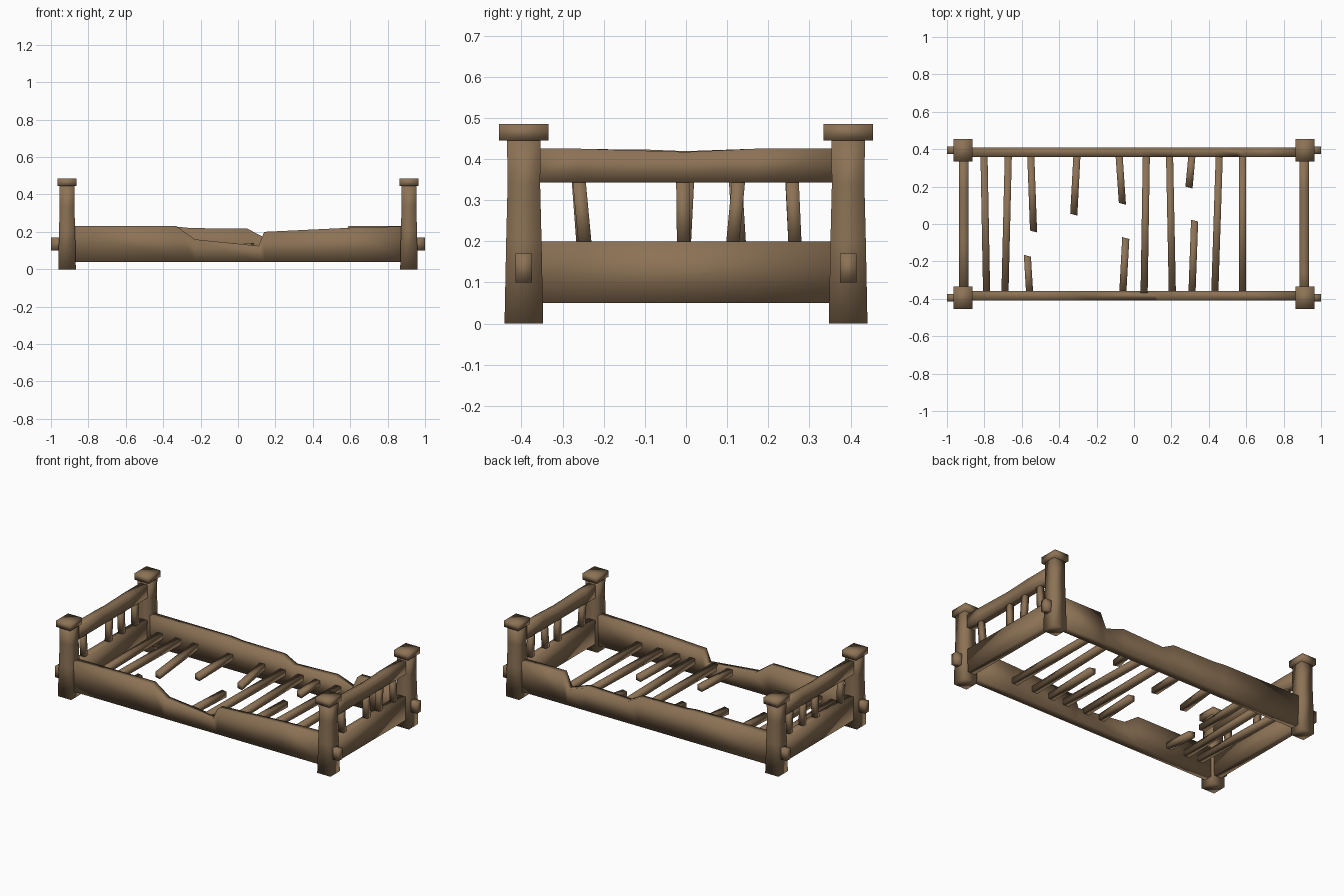
import bpy, bmesh

if "Cube" in bpy.data.objects:
    bpy.data.objects.remove(bpy.data.objects["Cube"])

wood = bpy.data.materials.new("worn_wood")
wood.diffuse_color = (0.262, 0.168, 0.091, 1)
wood.use_nodes = True
wood.node_tree.nodes["Principled BSDF"].inputs["Base Color"].default_value = wood.diffuse_color


def loft(name, rings):
    """Skin a list of four-point rings and cap both ends."""
    bm = bmesh.new()
    vs = [[bm.verts.new(p) for p in r] for r in rings]
    for a, b in zip(vs, vs[1:]):
        for i in range(4):
            j = (i + 1) % 4
            bm.faces.new((a[i], a[j], b[j], b[i]))
    bm.faces.new(vs[0])
    bm.faces.new(vs[-1])
    bmesh.ops.recalc_face_normals(bm, faces=bm.faces[:])
    me = bpy.data.meshes.new(name)
    bm.to_mesh(me)
    bm.free()
    me.materials.append(wood)
    for p in me.polygons:
        p.use_smooth = True
    ob = bpy.data.objects.new(name, me)
    bpy.context.collection.objects.link(ob)
    return ob


def ring_x(x, y, hy, z0, z1):
    return [(x, y - hy, z0), (x, y + hy, z0), (x, y + hy, z1), (x, y - hy, z1)]


def ring_y(y, x, hx, z0, z1):
    return [(x - hx, y, z0), (x + hx, y, z0), (x + hx, y, z1), (x - hx, y, z1)]


def ring_z(z, x, y, hx, hy):
    return [(x - hx, y - hy, z), (x + hx, y - hy, z),
            (x + hx, y + hy, z), (x - hx, y + hy, z)]


# Corner posts, caps and protruding tenons
for sx, ex in ((-1, "left"), (1, "right")):
    for sy, ey in ((-1, "front"), (1, "back")):
        x, y = sx * 0.914, sy * 0.394
        tag = f"{ey}_{ex}"
        loft("post_" + tag, [ring_z(z, x, y, h, h) for z, h in
                             ((0, 0.047), (0.2, 0.043), (0.34, 0.0395), (0.45, 0.041))])
        loft("post_cap_" + tag, [ring_z(z, x, y, 0.05, 0.06) for z in (0.445, 0.485)])
        loft("tenon_" + tag, [ring_x(sx * t, y, 0.02, 0.1, 0.17) for t in (0.93, 1.0)])

# Long side rails with broken top edges
front_top = [(-0.9, 0.23), (-0.33, 0.23), (-0.23, 0.16), (0.11, 0.125),
             (0.14, 0.2), (0.6, 0.222), (0.9, 0.23)]
back_top = [(-0.9, 0.23), (-0.33, 0.228), (-0.25, 0.22), (0.05, 0.217), (0.13, 0.175),
            (0.42, 0.185), (0.55, 0.14), (0.59, 0.23), (0.9, 0.23)]
for name, sy, prof in (("front_side_rail", -1, front_top), ("back_side_rail", 1, back_top)):
    loft(name, [ring_x(x, sy * 0.384, 0.026, 0.04, z) for x, z in prof])

# End boards: low beam, worn top rail and crooked spindles
spindles = {1: [(-0.245, -0.26), (-0.006, -0.008), (0.113, 0.128), (0.265, 0.258)],
            -1: [(-0.25, -0.262), (-0.004, 0.004), (0.13, 0.12), (0.265, 0.257)]}
for sx, ex in ((-1, "left"), (1, "right")):
    x = sx * 0.91
    loft("end_beam_" + ex, [ring_y(y, x, 0.025, 0.05, 0.2) for y in (-0.38, 0.38)])
    loft("end_top_rail_" + ex, [ring_y(y, x, 0.025, 0.343, z) for y, z in
                                ((-0.38, 0.425), (-0.26 * sx, 0.425), (0, 0.417),
                                 (0.17 * sx, 0.425), (0.38, 0.425))][::1]
         if sx > 0 else
         [ring_y(y, x, 0.025, 0.343, z) for y, z in
          ((-0.38, 0.425), (-0.1, 0.423), (0, 0.419), (0.17, 0.425), (0.38, 0.425))])
    for i, (yb, yt) in enumerate(spindles[sx]):
        loft(f"spindle_{ex}_{i + 1}", [ring_z(0.19, x, yb, 0.016, 0.016),
                                       ring_z(0.35, x, yt, 0.016, 0.016)])

# Slats: start y, start x, end y, end x, drop of the loose end
slats = [(0.37, -0.802, -0.37, -0.788, 0), (0.37, -0.672, -0.37, -0.69, 0),
         (0.37, -0.552, -0.04, -0.537, 0.03), (-0.37, -0.558, -0.17, -0.57, 0),
         (0.37, -0.305, 0.05, -0.322, 0.02), (0.37, -0.08, 0.108, -0.062, 0.03),
         (-0.37, -0.06, -0.075, -0.044, 0), (0.37, 0.066, -0.37, 0.054, 0),
         (0.37, 0.19, -0.37, 0.205, 0), (0.37, 0.31, 0.195, 0.294, 0.02),
         (-0.37, 0.31, 0.018, 0.324, 0), (0.37, 0.456, -0.37, 0.432, 0),
         (0.37, 0.58, -0.37, 0.58, 0)]
for i, (y0, x0, y1, x1, d) in enumerate(slats):
    end = ring_y(y1, x1, 0.019, 0.105 - d, 0.14 - d)
    if abs(y1) < 0.3:  # splintered slanted tip
        end = [(px, py + (0.005 if px < x1 else -0.005), pz) for px, py, pz in end]
    loft(f"slat_{i + 1}", [ring_y(y0, x0, 0.019, 0.105, 0.14), end])
